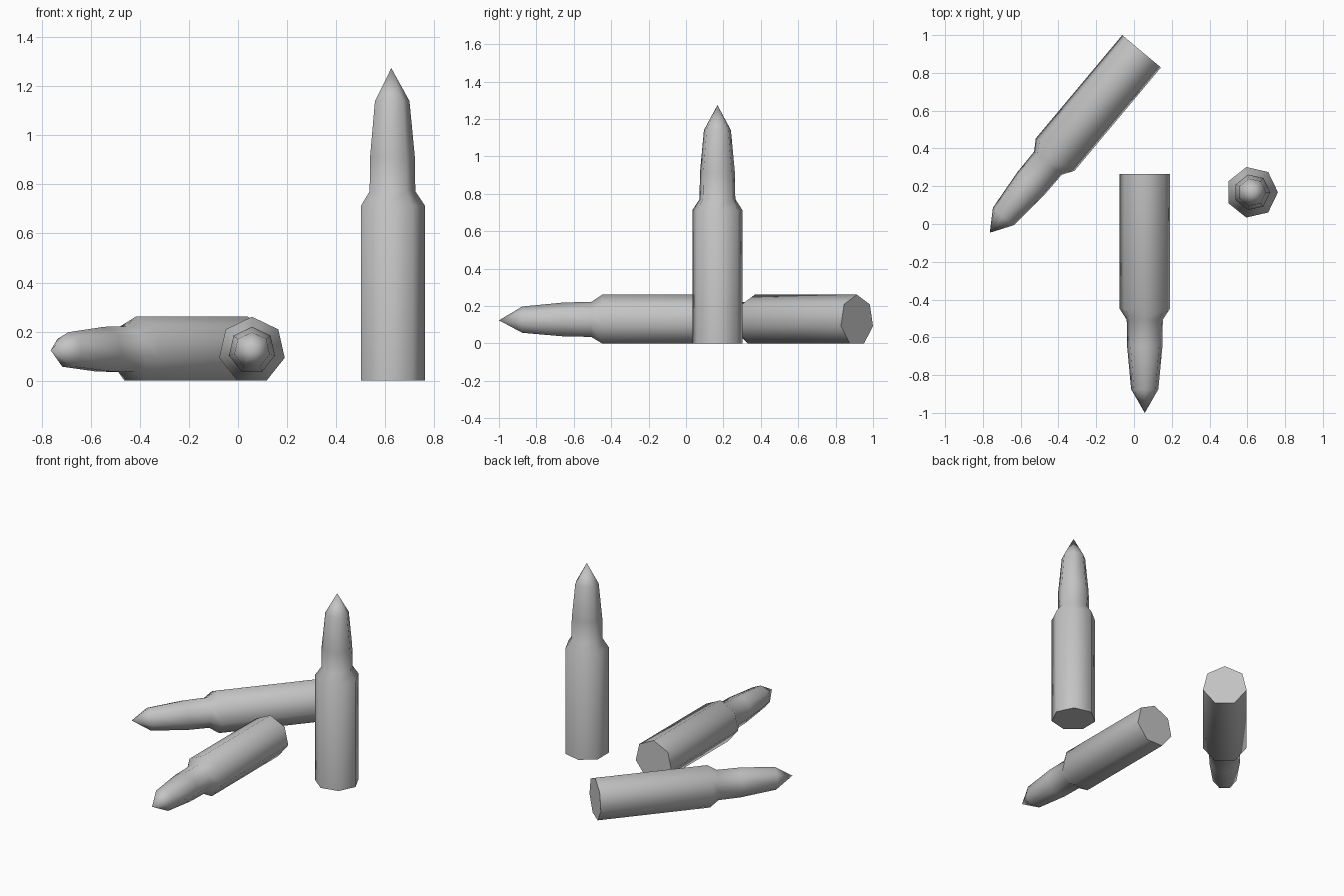
import bpy
import bmesh
import math
from mathutils import Matrix, Vector

cube = bpy.data.objects.get("Cube")
if cube:
    bpy.data.objects.remove(cube, do_unlink=True)

SIDES = 7
RADIUS = 0.137
# Radius and height along the axis: base, shoulder, neck, nose
PROFILE = [(RADIUS, 0), (RADIUS, 0.713), (0.098, 0.772), (0.096, 0.912), (0.074, 1.14)]

grey = bpy.data.materials.new("plain_grey")
grey.diffuse_color = (0.55, 0.55, 0.55, 1)
grey.use_nodes = True
grey.node_tree.nodes["Principled BSDF"].inputs["Base Color"].default_value = (0.55, 0.55, 0.55, 1)


def make_round(name, base, axis, corner, length):
    """Seven-sided cartridge; one corner of its section points along 'corner'."""
    bm = bmesh.new()
    rings = []
    for r, z in PROFILE:
        rings.append([bm.verts.new((r * math.cos(math.tau * i / SIDES),
                                    r * math.sin(math.tau * i / SIDES), z))
                      for i in range(SIDES)])
    tip = bm.verts.new((0, 0, length))

    # Side walls, pointed nose and flat base
    for i in range(SIDES):
        j = (i + 1) % SIDES
        for low, high in zip(rings, rings[1:]):
            bm.faces.new((low[i], low[j], high[j], high[i]))
        bm.faces.new((rings[-1][i], rings[-1][j], tip))
    bm.faces.new(rings[0][::-1])

    mesh = bpy.data.meshes.new(name)
    bm.to_mesh(mesh)
    bm.free()
    mesh.materials.append(grey)
    obj = bpy.data.objects.new(name, mesh)
    bpy.context.collection.objects.link(obj)

    # Orient the long axis and the section corner
    z = Vector(axis).normalized()
    x = Vector(corner)
    rotation = Matrix((x, z.cross(x), z)).transposed()
    obj.matrix_world = Matrix.Translation(base) @ rotation.to_4x4()

    bpy.ops.object.select_all(action='DESELECT')
    obj.select_set(True)
    bpy.context.view_layer.objects.active = obj
    bpy.ops.object.shade_smooth_by_angle(angle=math.radians(65))


UP = (0, 0, 1)
# Height of the axis when a round rests on one flat side
REST = RADIUS * math.cos(math.pi / SIDES)

make_round("standing_cartridge", (0.625, 0.168, 0), UP, (1, 0, 0), 1.274)
make_round("front_lying_cartridge", (0.057, 0.265, REST), (0, -1, 0), UP, 1.265)
make_round("rear_lying_cartridge", (0.04, 0.914, REST), (-0.642, -0.767, 0), UP, 1.252)
